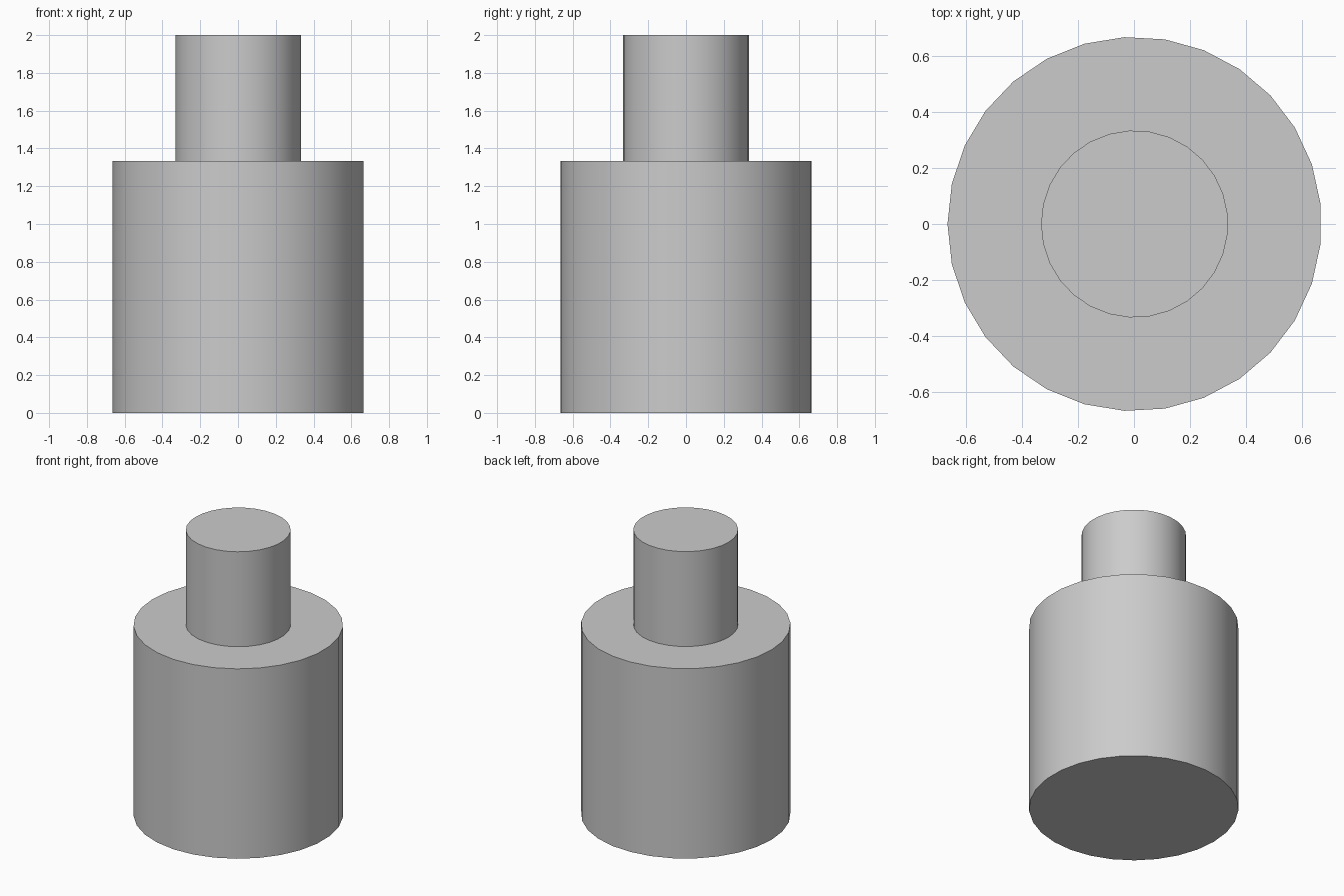
import bpy, bmesh
from math import cos, sin, pi, radians

if "Cube" in bpy.data.objects:
    bpy.data.objects.remove(bpy.data.objects["Cube"], do_unlink=True)

SIDES = 29

# One plain grey for the whole model
grey = bpy.data.materials.new("plain grey")
grey.use_nodes = True
colour = (0.6, 0.6, 0.6, 1)
grey.diffuse_color = colour
grey.node_tree.nodes["Principled BSDF"].inputs["Base Color"].default_value = colour


def cylinder(name, radius, bottom, height):
    """Capped cylinder with one corner pointing at -x."""
    bm = bmesh.new()
    ring = []
    for i in range(SIDES):
        a = pi + 2 * pi * i / SIDES
        ring.append(bm.verts.new((radius * cos(a), radius * sin(a), bottom)))
    base = bm.faces.new(ring)
    top = bmesh.ops.extrude_face_region(bm, geom=[base], use_keep_orig=True)
    moved = [v for v in top["geom"] if isinstance(v, bmesh.types.BMVert)]
    bmesh.ops.translate(bm, verts=moved, vec=(0, 0, height))
    bmesh.ops.recalc_face_normals(bm, faces=bm.faces)
    mesh = bpy.data.meshes.new(name)
    bm.to_mesh(mesh)
    bm.free()
    mesh.materials.append(grey)
    obj = bpy.data.objects.new(name, mesh)
    bpy.context.collection.objects.link(obj)
    obj.location.x = 0.002
    bpy.ops.object.select_all(action='DESELECT')
    obj.select_set(True)
    bpy.context.view_layer.objects.active = obj
    bpy.ops.object.shade_smooth_by_angle(angle=radians(30))
    return obj


# Wide body with a narrower neck on top
cylinder("body", 2 / 3, 0, 4 / 3)
cylinder("neck", 1 / 3, 4 / 3, 2 / 3)
